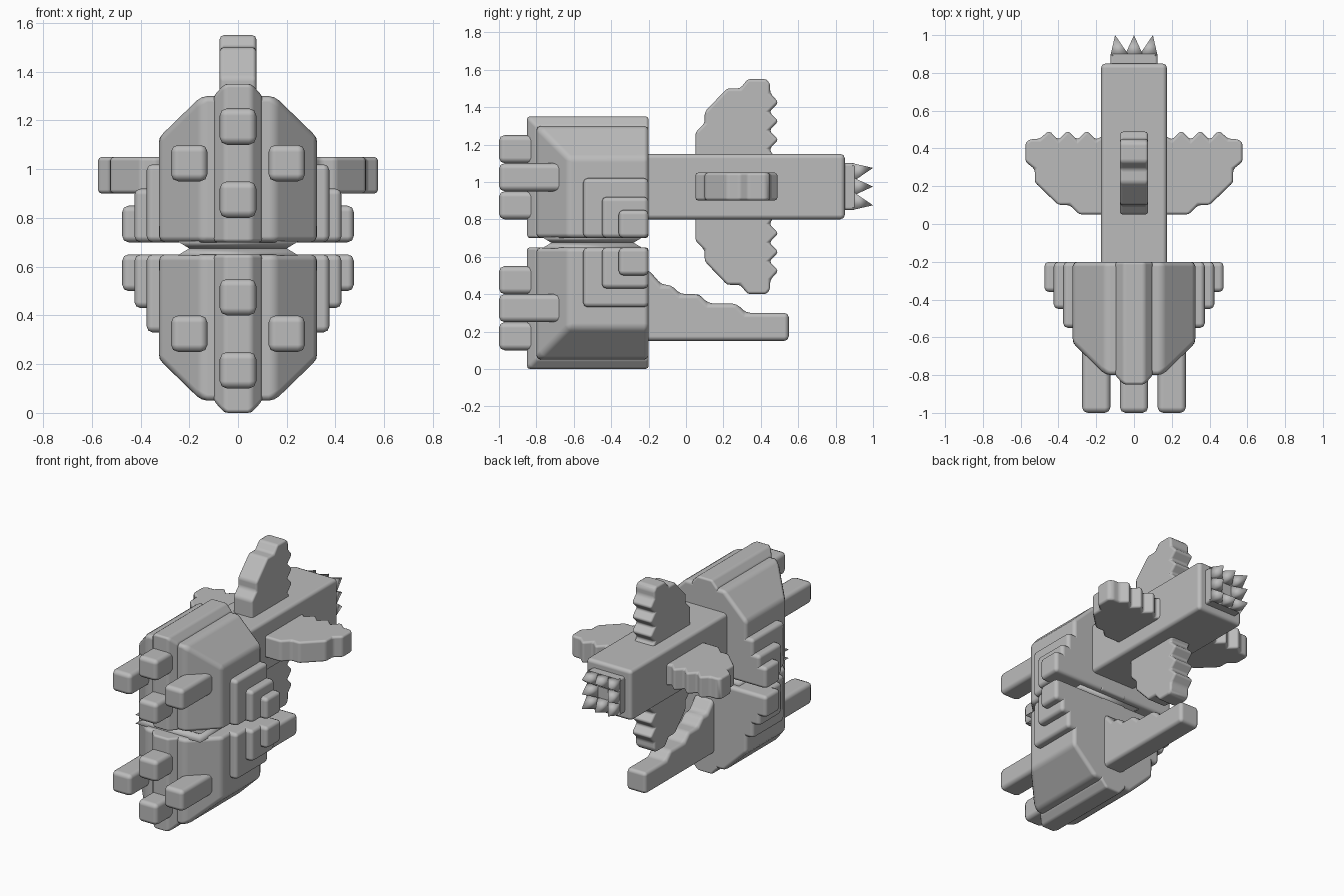
import bpy, bmesh, math
from mathutils import Matrix

cube = bpy.data.objects.get("Cube")
if cube:
    bpy.data.objects.remove(cube)

grey = bpy.data.materials.new("plain_grey")
grey.use_nodes = True
grey.diffuse_color = (0.5, 0.5, 0.5, 1)
grey.node_tree.nodes["Principled BSDF"].inputs["Base Color"].default_value = (0.5, 0.5, 0.5, 1)


def finish(name, bm, bevel):
    bmesh.ops.recalc_face_normals(bm, faces=bm.faces)
    mesh = bpy.data.meshes.new(name)
    bm.to_mesh(mesh)
    bm.free()
    mesh.materials.append(grey)
    ob = bpy.data.objects.new(name, mesh)
    bpy.context.collection.objects.link(ob)
    for p in mesh.polygons:
        p.use_smooth = True
    if bevel:
        m = ob.modifiers.new("soft_edges", 'BEVEL')
        m.width = bevel
        m.segments = 2
        m.limit_method = 'ANGLE'
        m.angle_limit = math.radians(25)
        m.harden_normals = True
    return ob


def hull(name, points, bevel=0.025):
    """Convex solid around a few corner points."""
    bm = bmesh.new()
    for p in points:
        bm.verts.new(p)
    bmesh.ops.convex_hull(bm, input=bm.verts)
    bmesh.ops.dissolve_limit(bm, angle_limit=0.01, verts=bm.verts, edges=bm.edges)
    return finish(name, bm, bevel)


def corners(xs, ys, zs):
    return [(x, y, z) for x in xs for y in ys for z in zs]


def box(name, xs, ys, zs, bevel=0.025):
    return hull(name, corners(xs, ys, zs), bevel)


def slab(name, profile, half, bevel=0.025):
    """Side profile in y, z, extruded along x."""
    bm = bmesh.new()
    face = bm.faces.new([bm.verts.new((-half, y, z)) for y, z in profile])
    new = bmesh.ops.extrude_face_region(bm, geom=[face])["geom"]
    bmesh.ops.translate(bm, vec=(2 * half, 0, 0),
                        verts=[v for v in new if isinstance(v, bmesh.types.BMVert)])
    return finish(name, bm, bevel)


# Two mirrored body halves: stepped shells, sloped middle, ridge and studs
BACK = -0.2
shells = [(0.475, -0.36, 0.5), (0.425, -0.45, 0.43), (0.375, -0.55, 0.33)]
for side in ("lower", "upper"):
    def h(z):
        return z if side == "lower" else 1.35 - z
    for i, (w, front, z) in enumerate(shells):
        box(f"{side}_body_shell_{i + 1}", (-w, w), (front, BACK), (h(z), h(0.65)))
    hull(f"{side}_body_core",
         corners((-0.325, 0.325), (-0.63, BACK), (h(0.22), h(0.65)))
         + corners((-0.15, 0.15), (-0.8, BACK), (h(0.05), h(0.65))))
    hull(f"{side}_body_ridge",
         corners((-0.055, 0.055), (-0.85, BACK), (h(0), h(0.65)))
         + corners((-0.1, 0.1), (-0.8, BACK), (h(0.05), h(0.65))), 0.015)
    for i, (x, z) in enumerate([(0, 0.175), (0.2, 0.325), (-0.2, 0.325), (0, 0.475)]):
        box(f"{side}_stud_{i + 1}", (x - 0.075, x + 0.075), (-1, -0.6),
            (h(z - 0.075), h(z + 0.075)), 0.03)

# Pinched joint between the halves
for s in (-1, 1):
    mid = 0.675
    hull(f"joint_{'lower' if s < 0 else 'upper'}",
         corners((-0.2, 0.2), (-0.72, -0.28), (mid,))
         + corners((-0.25, 0.25), (-0.77, -0.23), (mid + s * 0.03,)), 0)

# Shaft with a crown of small teeth at its end
AXIS = 0.975
box("shaft", (-0.175, 0.175), (-0.25, 0.85), (AXIS - 0.175, AXIS + 0.175))
box("crown_base", (-0.125, 0.125), (0.8, 0.91), (AXIS - 0.125, AXIS + 0.125), 0.015)
for i in (-1, 0, 1):
    for k in (-1, 0, 1):
        if i or k:
            x, z, r = i * 0.075, AXIS + k * 0.075, 0.05
            hull("crown_tooth", corners((x - r, x + r), (0.89,), (z - r, z + r))
                 + [(i * 0.1, 1, AXIS + k * 0.1)], 0)

# Four fins with toothed trailing edges, turned about the shaft
fin = [(0.05, 0.1), (0.05, 0.29), (0.1, 0.34), (0.1, 0.4), (0.22, 0.525),
       (0.29, 0.525), (0.33, 0.575), (0.43, 0.575), (0.45, 0.55), (0.45, 0.5)]
for r in (0.45, 0.35, 0.25):
    fin += [(0.495, r), (0.445, r - 0.05)]
fin += [(0.48, 0.15), (0.48, 0.1)]
for i, name in enumerate(("top", "left", "bottom", "right")):
    ob = slab(f"{name}_fin", fin, 0.075, 0.02)
    ob.matrix_world = (Matrix.Translation((0, 0, AXIS))
                       @ Matrix.Rotation(i * math.pi / 2, 4, 'Y'))

# Stepped tail behind the lower half
slab("tail", [(-0.25, 0.15), (0.55, 0.15), (0.55, 0.3), (0.32, 0.3), (0.27, 0.35),
              (0.12, 0.35), (0.07, 0.4), (-0.03, 0.4), (-0.08, 0.45), (-0.13, 0.45),
              (-0.2, 0.53), (-0.25, 0.53)], 0.075)
